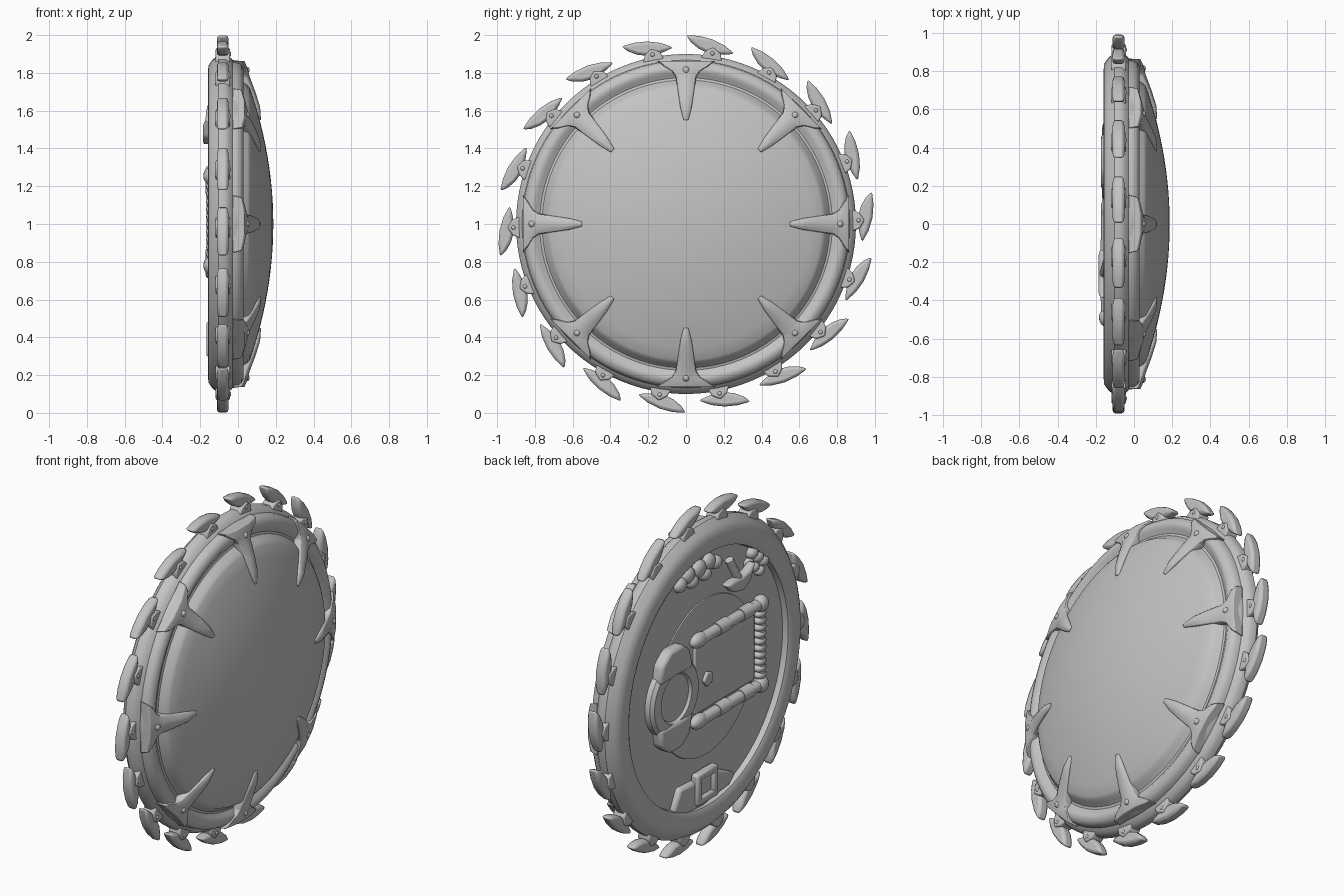
import bpy, bmesh, math
from mathutils import Vector, Matrix

cube = bpy.data.objects.get("Cube")
if cube:
    bpy.data.objects.remove(cube)

grey = bpy.data.materials.new("plain_grey")
grey.use_nodes = True
COLOR = (0.55, 0.55, 0.55, 1)
grey.diffuse_color = COLOR
grey.node_tree.nodes["Principled BSDF"].inputs["Base Color"].default_value = COLOR


def finish(bm, name, angle=0.0, smooth=35, bevel=0):
    """Turn a bmesh into an object turned by angle about the shield axis."""
    bmesh.ops.recalc_face_normals(bm, faces=bm.faces)
    me = bpy.data.meshes.new(name)
    bm.to_mesh(me)
    bm.free()
    me.materials.append(grey)
    ob = bpy.data.objects.new(name, me)
    bpy.context.collection.objects.link(ob)
    ob.location.z = 1
    ob.rotation_euler.x = math.radians(angle)
    if bevel:
        mod = ob.modifiers.new("bevel", 'BEVEL')
        mod.width, mod.segments, mod.limit_method = bevel, 2, 'ANGLE'
    bpy.ops.object.select_all(action='DESELECT')
    ob.select_set(True)
    bpy.context.view_layer.objects.active = ob
    bpy.ops.object.shade_smooth_by_angle(angle=math.radians(smooth))


def lathe(name, profile, y=0, z=0, steps=96):
    """Spin (x, radius) points about the x axis."""
    bm = bmesh.new()
    vs = [bm.verts.new((x, r, 0)) for x, r in profile]
    es = [bm.edges.new(p) for p in zip(vs, vs[1:])]
    bmesh.ops.spin(bm, geom=vs + es, cent=(0, 0, 0), axis=(1, 0, 0),
                   angle=math.tau, steps=steps)
    bmesh.ops.remove_doubles(bm, verts=bm.verts, dist=0.0005)
    bmesh.ops.translate(bm, verts=bm.verts, vec=(0, y, z))
    finish(bm, name)


def slab(name, outline, x0, x1, angle=0, bevel=0.008):
    """Extrude a (y, z) outline from x0 to x1."""
    bm = bmesh.new()
    face = bm.faces.new([bm.verts.new((x0, y, z)) for y, z in outline])
    ext = bmesh.ops.extrude_face_region(bm, geom=[face])
    moved = [v for v in ext["geom"] if isinstance(v, bmesh.types.BMVert)]
    bmesh.ops.translate(bm, verts=moved, vec=(x1 - x0, 0, 0))
    finish(bm, name, angle, bevel=bevel)


def box(name, y, z, w, h, x0, x1):
    a, b = w / 2, h / 2
    slab(name, [(y - a, z - b), (y + a, z - b), (y + a, z + b), (y - a, z + b)],
         x0, x1, bevel=0.012)


def rod(name, a, b, radius):
    a, b = Vector(a), Vector(b)
    bm = bmesh.new()
    turn = (b - a).to_track_quat('Z', 'Y').to_matrix().to_4x4()
    bmesh.ops.create_cone(bm, cap_ends=True, segments=16, radius1=radius, radius2=radius,
                          depth=(b - a).length, matrix=Matrix.Translation((a + b) / 2) @ turn)
    finish(bm, name, smooth=50)


def ball(name, pos, size, angle=0):
    bm = bmesh.new()
    bmesh.ops.create_uvsphere(bm, u_segments=16, v_segments=10, radius=1,
                              matrix=Matrix.Translation(pos) @ Matrix.Diagonal((*size, 1)))
    finish(bm, name, angle, smooth=60)


# Domed body with beaded band, chamfered outer rim and recessed back
dome = [(0.187 - (i * 0.06) ** 2 / 4.2, i * 0.06) for i in range(13)]
rim = [(.052, .735), (.03, .748), (.012, .762), (.008, .775), (.018, .795), (.028, .812),
       (.028, .83), (.018, .85), (.002, .864), (-.028, .868), (-.032, .874), (-.05, .89),
       (-.066, .9), (-.102, .9), (-.138, .866), (-.156, .84), (-.16, .8), (-.157, .757),
       (-.147, .738), (-.115, .732), (-.11, 0)]
lathe("shield_body", dome + rim)

# Eight winged fangs clamped over the band
STATIONS = [(.864, .155, -.03, .034), (.838, .13, -.01, .045), (.81, .08, -.01, .054),
            (.78, .056, 0, .062), (.7, .045, .04, .092), (.62, .032, .075, .117),
            (.55, .014, .1, .122)]


def fang(angle):
    bm = bmesh.new()
    rows = []
    for r, w, low, high in STATIONS:
        mid = low + (high - low) * 0.75
        rows.append([bm.verts.new(p) for p in (
            (low, r, -w), (mid, r, -w * .92), (high, r, -w * .35),
            (high, r, w * .35), (mid, r, w * .92), (low, r, w))])
    for a, b in zip(rows, rows[1:]):
        for i in range(6):
            j = (i + 1) % 6
            bm.faces.new((a[i], a[j], b[j], b[i]))
    bm.faces.new(rows[0])
    bm.faces.new(rows[-1])
    finish(bm, "fang", angle, smooth=40, bevel=0.004)
    ball("fang_rivet", (.046, .815, 0), (.016, .018, .018), angle)


for k in range(8):
    fang(45 * k)

# Eighteen hooked blades with mounting lugs around the edge
BLADE = [(0, 1.0), (-4, .998), (-8, .988), (-12, .968), (-16, .937), (-13, .92),
         (-10.5, .912), (-7, .914), (-4, .932), (-1.5, .963)]
LUG = [(-12.5, .88), (-11.5, .92), (-8.8, .945), (-6.3, .92), (-5, .88)]


def polar(points):
    return [(r * math.cos(math.radians(t)), r * math.sin(math.radians(t))) for t, r in points]


for k in range(18):
    a = 10 + 20 * k
    slab("edge_blade", polar(BLADE), -.112, -.05, a, bevel=0.016)
    slab("blade_lug", polar(LUG), -.118, -.042, a)
    ball("blade_rivet", (-.046, *polar([(-8.8, .914)])[0]), (.01, .012, .012), a)

# Back plates
lathe("back_disc", [(-.1, .46), (-.12, .455), (-.123, .44), (-.123, 0)], y=-.02)
box("grip_panel", -.17, .02, .56, .4, -.11, -.135)
slab("panel_boss", polar([(72 * t, .045) for t in range(5)]), -.03, -.152)

# Round arm brace with large blocks above and below
lathe("arm_brace", [(-.1, .225), (-.145, .223), (-.163, .205), (-.168, .175), (-.163, .142),
                    (-.148, .132), (-.148, 0)], y=.32, z=.01, steps=48)
for s in (1, -1):
    z = .01 + s * .22
    slab("brace_block", [(.17, z - s * .09), (.2, z + s * .03), (.27, z + s * .08), (.38, z + s * .08),
                         (.46, z + s * .02), (.48, z - s * .09), (.38, z - s * .085), (.27, z - s * .085)],
         -.1, -.172, bevel=0.02)

# Side rods, collars and ribbed hand grip
for z in (.255, -.22):
    rod("side_rod", (-.14, .1, z), (-.14, -.5, z), .032)
    ball("rod_root", (-.138, .08, z), (.036, .07, .042))
    for y in (-.08, -.3):
        rod("rod_collar", (-.138, y, z), (-.138, y - .1, z), .038)
    ball("grip_knob", (-.142, -.49, z), (.042, .05, .048))
rod("grip_core", (-.14, -.49, -.22), (-.14, -.49, .25), .024)
for i in range(10):
    ball("grip_rib", (-.137, -.49, -.163 + .04 * i), (.032, .042, .025))

# Lower strap and buckle
slab("lower_strap", [(.32, -.67), (.26, -.55), (.12, -.56), (-.08, -.56), (-.26, -.65), (-.2, -.7),
                     (.05, -.73), (.22, -.72)], -.1, -.148, bevel=0.018)
for dy in (-.075, .075):
    box("buckle_side", .03 + dy, -.61, .045, .18, -.12, -.168)
for dz in (-.07, .07):
    box("buckle_bar", .03, -.61 + dz, .19, .045, -.12, -.168)

# Upper ornaments: lobed charm, small axe and a stud cluster
for y, z, r in ((.23, .63, .05), (.16, .66, .055), (.12, .61, .045), (.06, .66, .06),
                (-.03, .67, .055), (0, .61, .045), (-.1, .64, .045)):
    ball("charm_lobe", (-.12, y, z), (.036, r, r * .85))
rod("axe_handle", (-.14, -.2, .62), (-.16, -.27, .47), .024)
slab("axe_head", [(-.13, .5), (-.19, .44), (-.28, .42), (-.35, .46), (-.39, .55), (-.33, .52),
                  (-.27, .505), (-.2, .51)], -.13, -.185, bevel=0.014)
for i in range(3):
    ball("stud", (-.125, -.43 - .05 * i, .57 - .04 * i), (.035, .04, .035))
    ball("stud", (-.125, -.4 - .05 * i, .52 - .04 * i), (.03, .035, .03))
